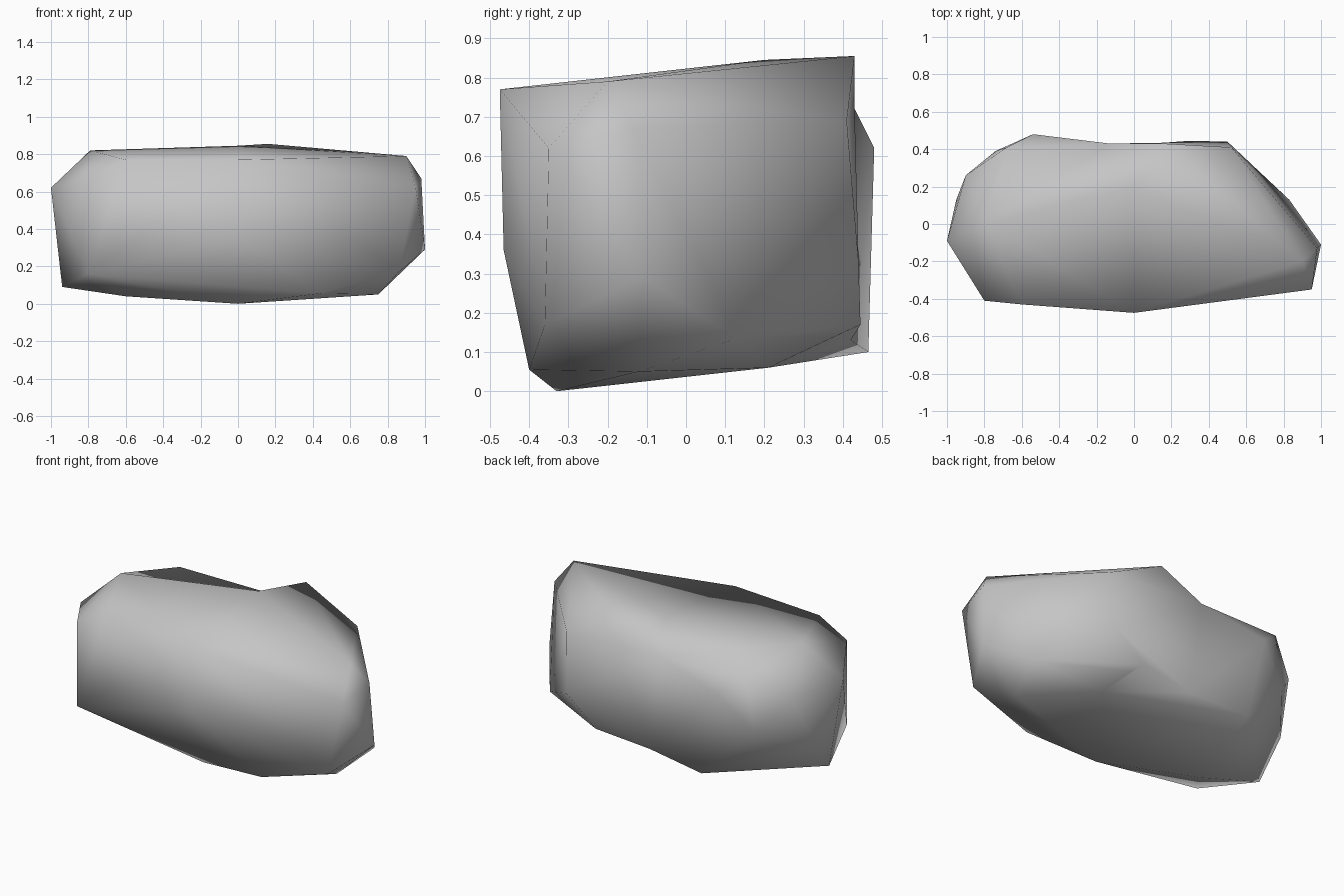
import bpy, bmesh
from mathutils import Vector

default = bpy.data.objects.get("Cube")
if default:
    bpy.data.objects.remove(default, do_unlink=True)


def flat_material(name, level):
    material = bpy.data.materials.new(name)
    material.use_nodes = True
    colour = (level, level, level, 1)
    material.diffuse_color = colour
    material.node_tree.nodes["Principled BSDF"].inputs["Base Color"].default_value = colour
    return material


# Corners of the boulder, grouped by side
front = [(0, -.475, .77), (-.6, -.43, .77), (0, -.465, .36), (.44, -.4, .055),
         (-.8, -.41, .16), (-.8, -.41, .68)]
left_end = [(.95, -.35, .62), (.86, -.36, .17), (.9, -.2, .79),
            (1, -.11, .29), (.98, -.13, .67), (.83, .13, .135)]
right_end = [(-1, -.09, .62), (-.94, -.04, .09), (-.9, .26, .6),
             (-.95, .13, .3), (-.74, .39, .4)]
top = [(-.79, 0, .82), (-.68, .41, .73), (0, .2, .845), (.16, .43, .855)]
back = [(-.54, .48, .62), (-.43, .465, .1), (.5, .44, .33),
        (.52, .41, .69), (.3, .445, .17)]
base = [(0, -.33, 0), (-.6, -.15, .04), (.75, -.12, .05),
        (.4, .21, .06), (.33, .38, .14)]

# Hollows start on the convex shape and are then pushed inward
hollows = [((-.13, .46, .86), (-.13, .43, .72)),
           ((-.05, .48, .13), (-.05, .42, .13))]

bm = bmesh.new()
for corner in front + left_end + right_end + top + back + base:
    bm.verts.new(corner)
pushed = [(bm.verts.new(start), Vector(end)) for start, end in hollows]
bmesh.ops.convex_hull(bm, input=bm.verts)
for vert, end in pushed:
    vert.co = end
loose = [v for v in bm.verts if not v.link_faces]
bmesh.ops.delete(bm, geom=loose, context="VERTS")
bmesh.ops.recalc_face_normals(bm, faces=bm.faces)

# Smooth stone surface
for face in bm.faces:
    face.smooth = True
mesh = bpy.data.meshes.new("boulder")
bm.to_mesh(mesh)
bm.free()
mesh.materials.append(flat_material("stone grey", .56))
boulder = bpy.data.objects.new("boulder", mesh)
bpy.context.collection.objects.link(boulder)
